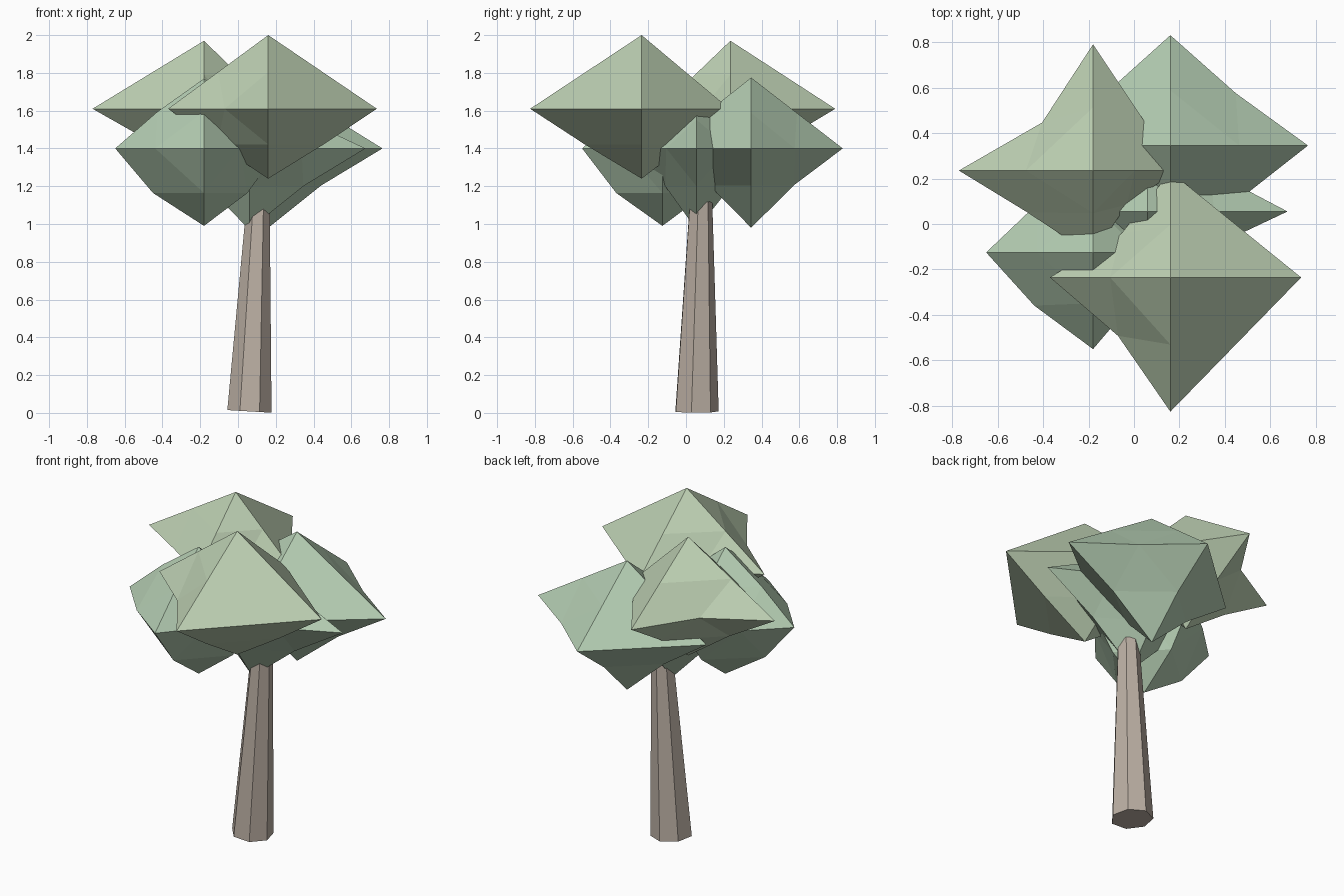
import bpy, math
from mathutils import Vector

if "Cube" in bpy.data.objects:
    bpy.data.objects.remove(bpy.data.objects["Cube"])


def finish(name, verts, faces, color):
    me = bpy.data.meshes.new(name)
    me.from_pydata(verts, [], faces)
    ob = bpy.data.objects.new(name, me)
    bpy.context.collection.objects.link(ob)
    mat = bpy.data.materials.new(name + "_colour")
    mat.diffuse_color = (*color, 1)
    mat.use_nodes = True
    mat.node_tree.nodes["Principled BSDF"].inputs["Base Color"].default_value = mat.diffuse_color
    me.materials.append(mat)


def clump(name, centre, xr, yr, zr, ring, top, bottom, color):
    """Octahedron with each edge split once; the split points are pushed in or out.
    xr, yr, zr are (low, high) limits; ring holds the four equator factors."""
    c = Vector(centre)
    px = [Vector((xr[1], c.y, c.z)), Vector((c.x, yr[1], c.z)),
          Vector((xr[0], c.y, c.z)), Vector((c.x, yr[0], c.z))]
    up, down = Vector((c.x, c.y, zr[1])), Vector((c.x, c.y, zr[0]))
    mid = lambda a, b, f: c + ((a + b) / 2 - c) * f
    verts = px + [up, down]
    verts += [mid(px[i], px[(i + 1) % 4], ring[i]) for i in range(4)]   # 6..9
    verts += [mid(p, up, top) for p in px]                              # 10..13
    verts += [mid(p, down, bottom) for p in px]                         # 14..17
    faces = []
    for i in range(4):
        j = (i + 1) % 4
        for apex, base in ((4, 10), (5, 14)):
            tris = [(i, 6 + i, base + i), (6 + i, j, base + j),
                    (base + i, base + j, apex), (6 + i, base + j, base + i)]
            faces += tris if apex == 4 else [t[::-1] for t in tris]
    finish(name, verts, faces, color)


# Trunk: seven-sided, tapered and leaning
n = 7
rings = [((0.06, 0.053, 0.008), 0.12), ((0.107, 0.077, 1.12), 0.062)]
verts = []
for (x, y, z), r in rings:
    for k in range(n):
        a = math.radians(194) + math.tau * k / n
        verts.append((x + r * math.cos(a), y + r * math.sin(a),
                      z - 0.06 * r * math.cos(a)))
faces = [(k, (k + 1) % n, n + (k + 1) % n, n + k) for k in range(n)]
faces += [tuple(range(n))[::-1], tuple(range(n, 2 * n))]
finish("trunk", verts, faces, (0.50, 0.43, 0.37))

# Foliage clumps: two high, two low, one in the middle
light, dark = (0.51, 0.63, 0.45), (0.45, 0.60, 0.44)
clump("foliage_front_high", (0.16, -0.235, 1.61), (-0.37, 0.735), (-0.825, 0.23),
      (1.24, 2.0), (1, 0.82, 0.87, 1), 1.0, 1.02, light)
clump("foliage_back_high", (-0.18, 0.235, 1.61), (-0.77, 0.19), (-0.14, 0.79),
      (1.24, 1.97), (1, 0.76, 0.98, 0.8), 1.0, 0.95, light)
clump("foliage_front_low", (-0.18, -0.125, 1.40), (-0.65, 0.22), (-0.55, 0.28),
      (0.99, 1.77), (0.9, 1.05, 1.1, 0.95), 1.05, 1.15, dark)
clump("foliage_back_low", (0.16, 0.345, 1.40), (-0.38, 0.765), (-0.13, 0.83),
      (0.98, 1.775), (0.95, 1.0, 0.9, 1.0), 1.0, 0.93, dark)
clump("foliage_middle", (0.06, 0.055, 1.40), (-0.42, 0.675), (-0.30, 0.45),
      (0.97, 1.72), (0.9, 0.9, 0.9, 0.9), 0.95, 0.93, dark)
